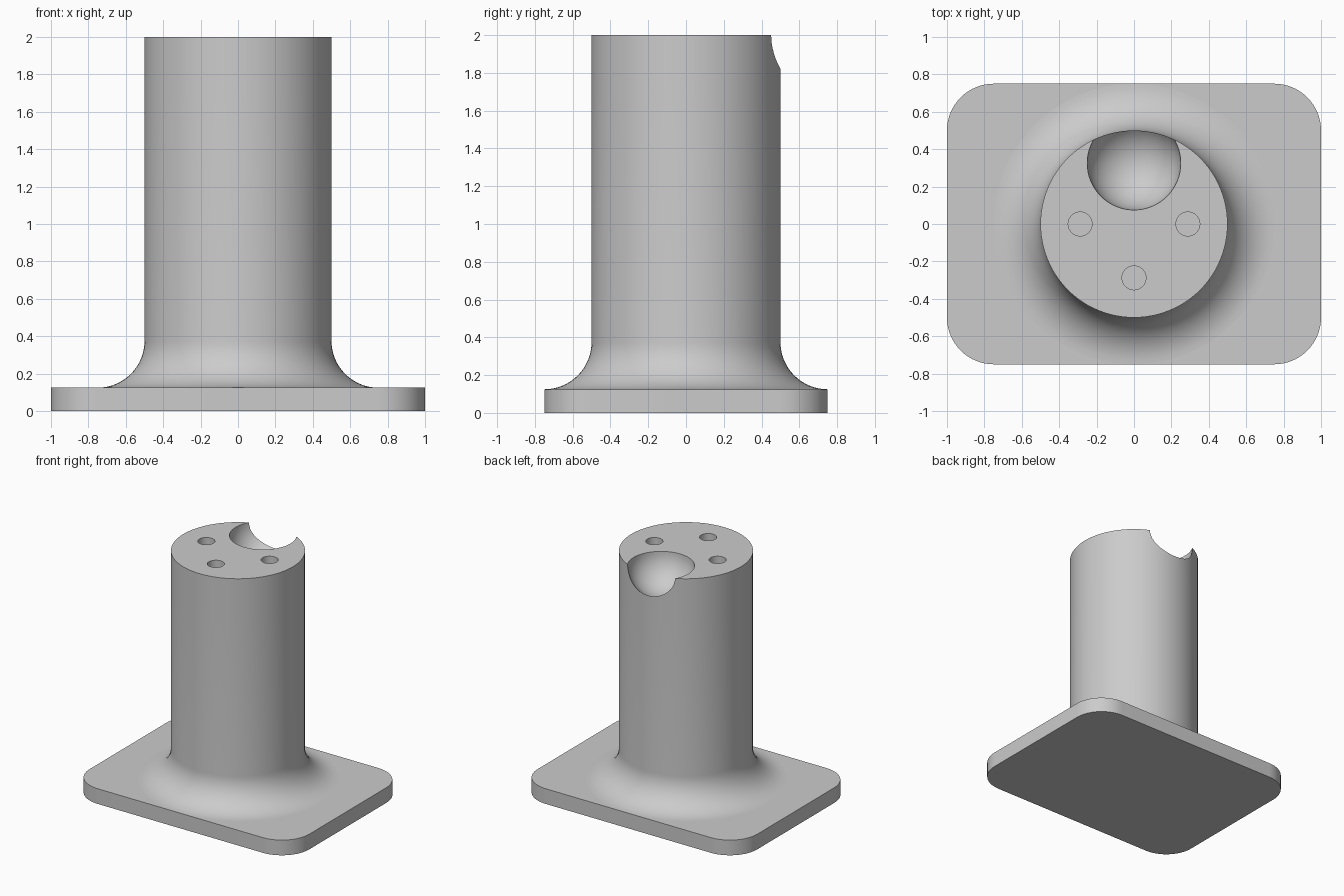
import bpy
import bmesh
from math import cos, sin, pi, radians
from mathutils import Matrix

if "Cube" in bpy.data.objects:
    bpy.data.objects.remove(bpy.data.objects["Cube"], do_unlink=True)

PLATE_TOP = 0.125
RADIUS = 0.5
FILLET = 0.25
HEIGHT = 2.0
SEGMENTS = 96

# Single plain grey
grey = bpy.data.materials.new("plain grey")
grey.use_nodes = True
colour = (0.6, 0.6, 0.6, 1)
grey.diffuse_color = colour
grey.node_tree.nodes["Principled BSDF"].inputs["Base Color"].default_value = colour


def make_object(name, bm):
    bmesh.ops.recalc_face_normals(bm, faces=bm.faces[:])
    mesh = bpy.data.meshes.new(name)
    bm.to_mesh(mesh)
    bm.free()
    mesh.materials.append(grey)
    obj = bpy.data.objects.new(name, mesh)
    bpy.context.collection.objects.link(obj)
    return obj


def activate(obj):
    bpy.ops.object.select_all(action='DESELECT')
    obj.select_set(True)
    bpy.context.view_layer.objects.active = obj


def cut(target, cutter):
    cutter.hide_render = True
    mod = target.modifiers.new("cut", 'BOOLEAN')
    mod.operation = 'DIFFERENCE'
    mod.solver = 'EXACT'
    mod.object = cutter
    activate(target)
    bpy.ops.object.modifier_apply(modifier=mod.name)
    bpy.data.objects.remove(cutter, do_unlink=True)


# Base plate: rounded rectangle outline, extruded up
bm = bmesh.new()
outline = []
for corner, (sx, sy) in enumerate([(1, 1), (-1, 1), (-1, -1), (1, -1)]):
    for i in range(17):
        a = corner * pi / 2 + i / 16 * pi / 2
        outline.append(bm.verts.new((sx * 0.75 + 0.25 * cos(a), sy * 0.5 + 0.25 * sin(a), 0)))
face = bm.faces.new(outline)
top = bmesh.ops.extrude_face_region(bm, geom=[face])["geom"]
bmesh.ops.translate(bm, vec=(0, 0, PLATE_TOP),
                    verts=[v for v in top if isinstance(v, bmesh.types.BMVert)])
base_plate = make_object("base_plate", bm)

# Column: lathed profile with a concave fillet, its foot sunk into the plate
profile = [(0.7, 0.06)]
for i in range(17):
    a = i / 16 * pi / 2
    profile.append((RADIUS + FILLET * (1 - sin(a)), PLATE_TOP + FILLET * (1 - cos(a))))
profile += [(RADIUS, 1.7), (RADIUS, HEIGHT)]
bm = bmesh.new()
rings = [[bm.verts.new((r * cos(2 * pi * k / SEGMENTS), r * sin(2 * pi * k / SEGMENTS), z))
          for k in range(SEGMENTS)] for r, z in profile]
for low, high in zip(rings, rings[1:]):
    for k in range(SEGMENTS):
        n = (k + 1) % SEGMENTS
        bm.faces.new((low[k], low[n], high[n], high[k]))
bm.faces.new(rings[0])
bm.faces.new(rings[-1])
column = make_object("column", bm)

# Spherical scoop at the back of the rim
bm = bmesh.new()
bmesh.ops.create_uvsphere(bm, u_segments=64, v_segments=32, radius=0.25,
                          matrix=Matrix.Translation((0, 0.325, HEIGHT)))
cut(column, make_object("scoop_cutter", bm))

# Three blind holes in the top face
for x, y in [(-0.288, 0), (0.288, 0), (0, -0.288)]:
    bm = bmesh.new()
    bmesh.ops.create_cone(bm, cap_ends=True, segments=40, radius1=0.064, radius2=0.064,
                          depth=0.5, matrix=Matrix.Translation((x, y, HEIGHT)))
    cut(column, make_object("hole_cutter", bm))

# Smooth curved sides, keep the rims sharp
for obj in (base_plate, column):
    activate(obj)
    bpy.ops.object.shade_smooth_by_angle(angle=radians(30))
